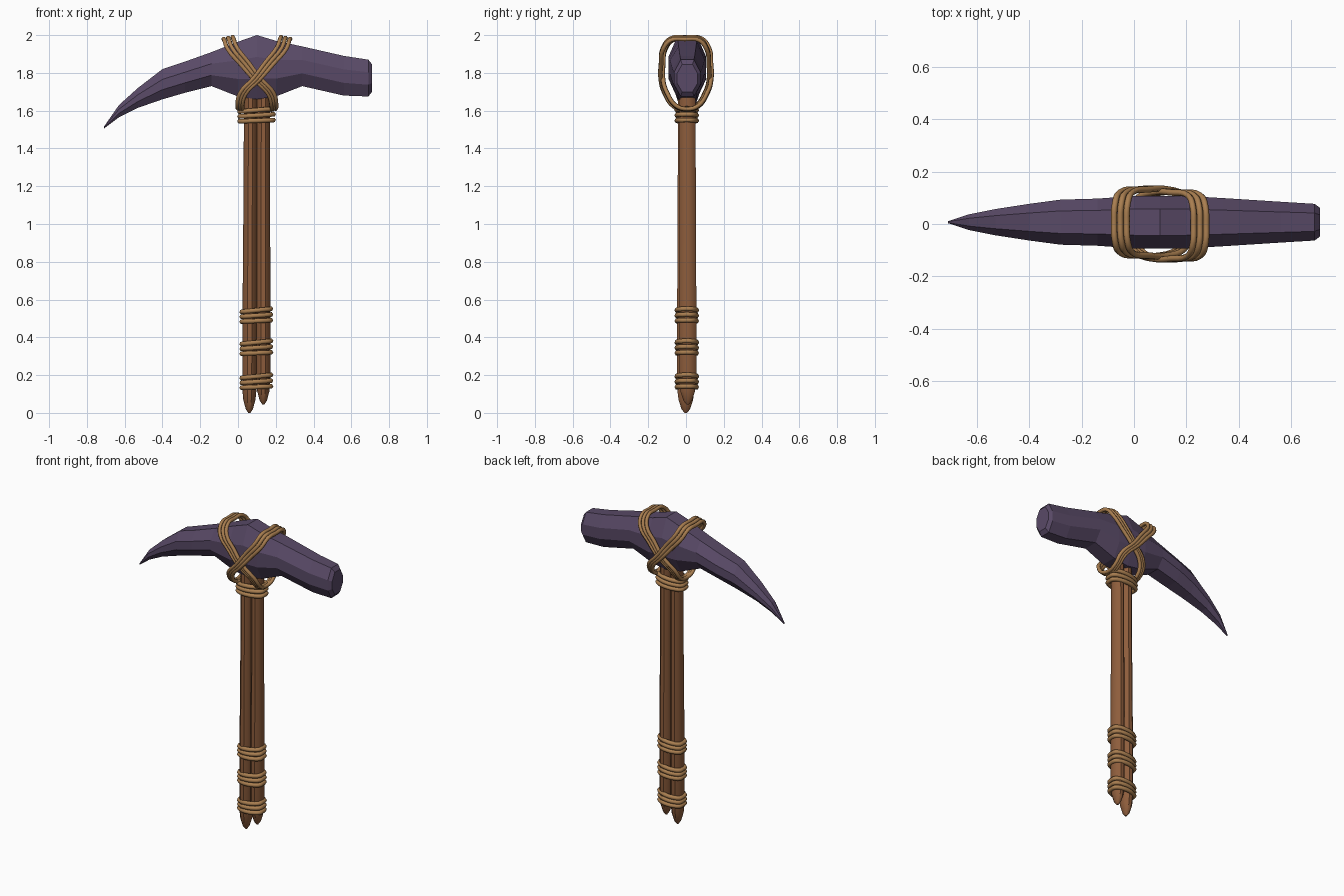
import bpy, bmesh
from math import sin, cos, pi
from mathutils import Vector

cube = bpy.data.objects.get("Cube")
if cube:
    bpy.data.objects.remove(cube)


def material(name, color):
    m = bpy.data.materials.new(name)
    m.use_nodes = True
    m.diffuse_color = (*color, 1)
    m.node_tree.nodes["Principled BSDF"].inputs["Base Color"].default_value = (*color, 1)
    return m


stone = material("purple stone", (0.10, 0.068, 0.135))
wood = material("brown wood", (0.27, 0.11, 0.045))
rope = material("tan rope", (0.40, 0.21, 0.08))


def loft(name, rings, mat, smooth=False):
    """Skin a list of equal-sized rings and cap both ends."""
    bm = bmesh.new()
    rows = [[bm.verts.new(p) for p in ring] for ring in rings]
    n = len(rows[0])
    for a, b in zip(rows, rows[1:]):
        for i in range(n):
            j = (i + 1) % n
            bm.faces.new((a[i], a[j], b[j], b[i]))
    bm.faces.new(rows[0])
    bm.faces.new(rows[-1])
    bmesh.ops.recalc_face_normals(bm, faces=bm.faces)
    mesh = bpy.data.meshes.new(name)
    bm.to_mesh(mesh)
    bm.free()
    mesh.materials.append(mat)
    obj = bpy.data.objects.new(name, mesh)
    bpy.context.collection.objects.link(obj)
    if smooth:
        bpy.ops.object.select_all(action="DESELECT")
        obj.select_set(True)
        bpy.context.view_layer.objects.active = obj
        bpy.ops.object.shade_smooth_by_angle(angle=0.7)
    return obj


def cord(name, points, radius=0.0125, steps=4):
    """Closed rope loop through the points."""
    curve = bpy.data.curves.new(name, "CURVE")
    curve.dimensions = "3D"
    curve.bevel_depth = radius
    curve.bevel_resolution = 1
    curve.resolution_u = steps
    spline = curve.splines.new("BEZIER")
    spline.bezier_points.add(len(points) - 1)
    for bp, p in zip(spline.bezier_points, points):
        bp.co = p
        bp.handle_left_type = bp.handle_right_type = "AUTO"
    spline.use_cyclic_u = True
    curve.materials.append(rope)
    obj = bpy.data.objects.new(name, curve)
    bpy.context.collection.objects.link(obj)


# Pick head: x, bottom, top, half width
stations = [
    (-0.71, 1.505, 1.515, 0.004), (-0.63, 1.565, 1.63, 0.03),
    (-0.53, 1.615, 1.72, 0.05), (-0.40, 1.66, 1.82, 0.07),
    (-0.28, 1.695, 1.86, 0.086), (-0.14, 1.73, 1.91, 0.09),
    (0.0, 1.675, 1.965, 0.10), (0.10, 1.66, 2.0, 0.10),
    (0.20, 1.675, 1.97, 0.10), (0.34, 1.73, 1.94, 0.092),
    (0.56, 1.68, 1.89, 0.078), (0.69, 1.675, 1.87, 0.07),
    (0.71, 1.70, 1.845, 0.055),
]
octagon = [(0.5, 1), (1, 0.66), (1, 0.32), (0.5, 0),
           (-0.5, 0), (-1, 0.32), (-1, 0.66), (-0.5, 1)]
loft("pick_head", [[(x, 0.007 + u * w, lo + v * (hi - lo)) for u, v in octagon]
                   for x, lo, hi, w in stations], stone)


# Two handle rods with whittled points
def rod(name, x, y, foot, lean):
    profile = [(foot, 0.15), (foot + 0.02, 0.5), (foot + 0.07, 0.85),
               (foot + 0.13, 1), (0.6, 1), (1.1, 0.94), (1.72, 0.92)]
    rings = []
    for z, s in profile:
        cx = x + lean * z
        rings.append([(cx + 0.038 * s * cos(a), y + 0.048 * s * sin(a), z)
                      for a in [2 * pi * i / 10 for i in range(10)]])
    loft(name, rings, wood, True)


rod("handle_rod_right", 0.060, -0.001, 0.0, 0.004)
rod("handle_rod_left", 0.134, 0.009, 0.045, 0.0)

# Lashings around the handle
bands = [("lower", 0.165, 0.097, 0.076), ("middle", 0.345, 0.097, 0.076),
         ("upper", 0.515, 0.097, 0.076), ("neck", 1.575, 0.098, 0.089)]
for name, z, cx, rx in bands:
    for k in (-1, 0, 1):
        pts = []
        for i in range(12):
            a = 2 * pi * i / 12
            px = max(-1, min(1, 1.1 * cos(a)))
            pts.append((cx + rx * px, 0.004 + 0.052 * sin(a),
                        z + 0.028 * k + 0.006 * cos(a) * (1 + k * 0.4)))
        cord(f"{name}_lashing_{k + 2}", pts, 0.0135)

# Crossed straps over the head: x offset from the centre, y, z, strand spread
half = [(-0.148, 0.075, 1.978, 1), (-0.130, 0.115, 1.93, 1),
        (-0.065, 0.126, 1.85, 0.9), (0.0, 0.128, 1.77, 0.7),
        (0.075, 0.105, 1.69, 0.6), (0.090, 0.06, 1.625, 0.5)]
loop = ([(-0.152, 0.0, 1.983, 1)] + half + [(0.086, 0.0, 1.607, 0.5)]
        + [(x, -y, z, s) for x, y, z, s in reversed(half)])
for side, name in ((1, "right"), (-1, "left")):
    for k in (-1, 0, 1):
        pts = [Vector((0.10 + side * (x + 0.024 * k * s), y + 0.006 * side,
                       z + 0.005 * k * s)) for x, y, z, s in loop]
        cord(f"{name}_strap_{k + 2}", pts, 0.012)
